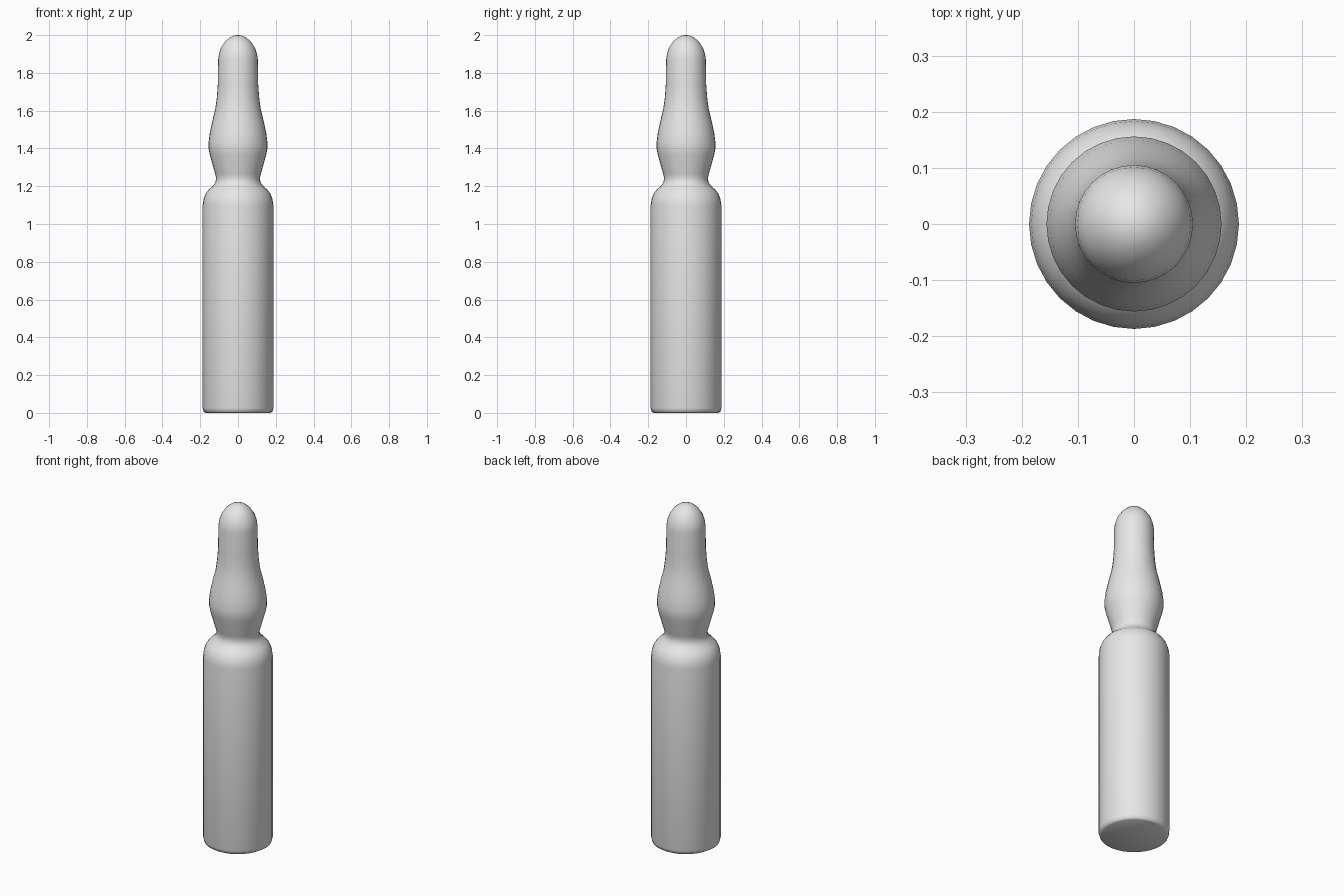
import bpy, bmesh, math

cube = bpy.data.objects.get("Cube")
if cube:
    bpy.data.objects.remove(cube, do_unlink=True)

SIDES = 32

# Single grey material
grey = bpy.data.materials.new("light grey")
grey.use_nodes = True
colour = (0.8, 0.8, 0.8, 1)
grey.diffuse_color = colour
grey.node_tree.nodes["Principled BSDF"].inputs["Base Color"].default_value = colour

# Half profile of the vial: (radius, height)
profile = [
    (0, 0), (0.172, 0), (0.182, 0.006), (0.187, 0.025),      # base
    (0.187, 1.10), (0.183, 1.13), (0.172, 1.16),             # body
    (0.155, 1.182), (0.134, 1.2), (0.121, 1.218),            # shoulder
    (0.115, 1.24), (0.121, 1.265),                           # neck
    (0.149, 1.365), (0.156, 1.4), (0.156, 1.43),             # bulb
    (0.150, 1.48), (0.136, 1.545), (0.120, 1.61),
    (0.112, 1.67), (0.107, 1.74), (0.105, 1.87),             # stem
    (0.101, 1.9), (0.089, 1.935), (0.068, 1.966),            # tip
    (0.043, 1.988), (0.02, 1.998), (0, 2),
]

# Turn the profile round the z axis
bm = bmesh.new()
verts = [bm.verts.new((r, 0, z)) for r, z in profile]
edges = [bm.edges.new(pair) for pair in zip(verts, verts[1:])]
bmesh.ops.spin(bm, geom=verts + edges, cent=(0, 0, 0), axis=(0, 0, 1),
               angle=math.tau, steps=SIDES, use_merge=False)
bmesh.ops.remove_doubles(bm, verts=bm.verts, dist=0.0005)
bmesh.ops.recalc_face_normals(bm, faces=bm.faces)

mesh = bpy.data.meshes.new("glass_vial")
bm.to_mesh(mesh)
bm.free()
mesh.materials.append(grey)
vial = bpy.data.objects.new("glass_vial", mesh)
bpy.context.collection.objects.link(vial)

# Smooth shading all over
bpy.ops.object.select_all(action="DESELECT")
vial.select_set(True)
bpy.context.view_layer.objects.active = vial
bpy.ops.object.shade_smooth_by_angle(angle=math.radians(60))
